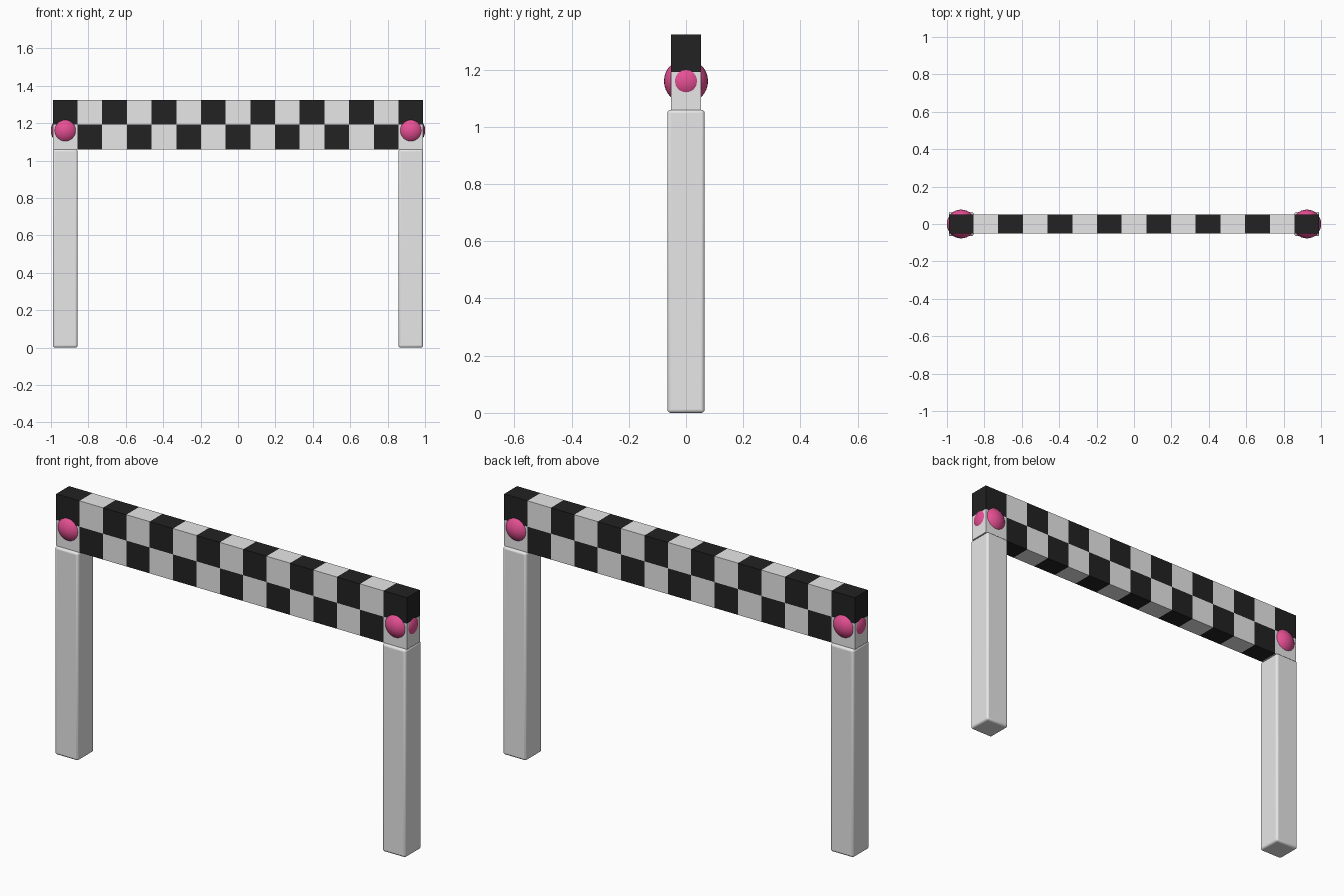
import bpy
import bmesh
from mathutils import Vector

if "Cube" in bpy.data.objects:
    bpy.data.objects.remove(bpy.data.objects["Cube"], do_unlink=True)


def make_material(name, rgb):
    mat = bpy.data.materials.new(name)
    mat.use_nodes = True
    mat.diffuse_color = (*rgb, 1)
    mat.node_tree.nodes["Principled BSDF"].inputs["Base Color"].default_value = (*rgb, 1)
    return mat


white = make_material("off white", (0.8, 0.8, 0.8))
black = make_material("black", (0.016, 0.016, 0.016))
pink = make_material("pink", (0.8, 0.08, 0.3))


def make_box(name, size, centre, materials):
    bpy.ops.mesh.primitive_cube_add(size=1, location=centre)
    obj = bpy.context.object
    obj.name = name
    for v in obj.data.vertices:
        v.co *= Vector(size)
    for mat in materials:
        obj.data.materials.append(mat)
    return obj


# Checkered crossbeam: a box sliced into two rows of square cells
COLUMNS = 15
LENGTH, DEPTH, HEIGHT = 1.98, 0.104, 0.264
BASE = 1.06
CELL = LENGTH / COLUMNS
beam = make_box("checkered_beam", (LENGTH, DEPTH, HEIGHT),
                (0, 0, BASE + HEIGHT / 2), (white, black))
bm = bmesh.new()
bm.from_mesh(beam.data)
cuts = [((i * CELL - LENGTH / 2, 0, 0), (1, 0, 0)) for i in range(1, COLUMNS)]
cuts.append(((0, 0, 0), (0, 0, 1)))
for point, normal in cuts:
    bmesh.ops.bisect_plane(bm, geom=bm.verts[:] + bm.edges[:] + bm.faces[:],
                           plane_co=point, plane_no=normal)
for face in bm.faces:
    c = face.calc_center_median()
    column = min(int((c.x + LENGTH / 2) / CELL), COLUMNS - 1)
    row = 1 if c.z > 0 else 0
    face.material_index = (column + row) % 2
bm.to_mesh(beam.data)
bm.free()

for side, label in ((-1, "right"), (1, "left")):
    x = side * 0.924

    # Upright leg with softened edges
    leg = make_box(label + "_leg", (0.132, 0.13, BASE), (x, 0, BASE / 2), (white,))
    bevel = leg.modifiers.new("rounded edges", "BEVEL")
    bevel.width = 0.011
    bevel.segments = 3
    bpy.ops.object.shade_smooth_by_angle()

    # Ball lamp set into the beam, bulging out of front, back and end
    bpy.ops.mesh.primitive_uv_sphere_add(segments=32, ring_count=16,
                                         radius=0.077, location=(x, 0, 1.16))
    ball = bpy.context.object
    ball.name = label + "_ball"
    ball.data.materials.append(pink)
    bpy.ops.object.shade_smooth()
